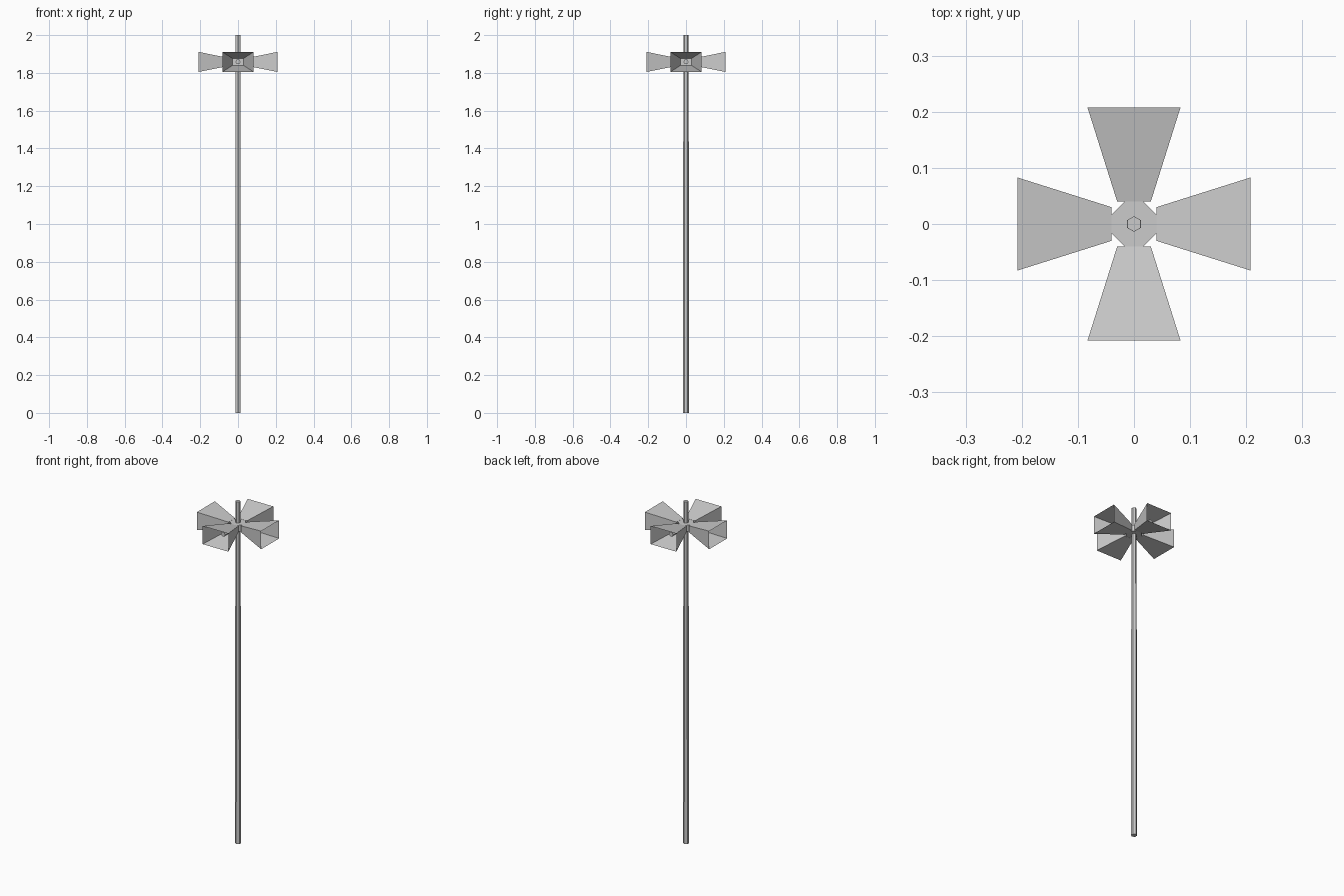
import bpy, bmesh, math
from mathutils import Matrix

if "Cube" in bpy.data.objects:
    bpy.data.objects.remove(bpy.data.objects["Cube"])

Z = 1.858  # height of the speaker cluster


def finish(name, bm, matrix=Matrix()):
    bmesh.ops.transform(bm, matrix=matrix, verts=bm.verts)
    me = bpy.data.meshes.new(name)
    bm.to_mesh(me)
    bm.free()
    ob = bpy.data.objects.new(name, me)
    bpy.context.collection.objects.link(ob)
    return ob


def prism(name, sides, r1, r2, depth, matrix, spin=0.0):
    bm = bmesh.new()
    bmesh.ops.create_cone(bm, cap_ends=True, segments=sides, radius1=r1,
                          radius2=r2, depth=depth,
                          matrix=Matrix.Rotation(spin, 4, 'Z'))
    return finish(name, bm, matrix)


# Tapered six-sided pole with corners on the y axis
pole = prism("pole", 6, 0.0165, 0.0138, 2.0, Matrix.Translation((0, 0, 1)))
if max(abs(v.co.y) for v in pole.data.vertices) < 0.0155:
    pole.data.transform(Matrix.Rotation(math.pi / 2, 4, 'Z'))

# Eight-sided hub with flat sides towards the horns
r_hub = 0.04 / math.cos(math.pi / 8)
prism("hub", 8, r_hub, r_hub, 0.037, Matrix.Translation((0, 0, Z)), math.pi / 8)


def horn(i):
    turn = Matrix.Translation((0, 0, Z)) @ Matrix.Rotation(i * math.pi / 2, 4, 'Z')
    # Flared horn, closed at the throat and open at the mouth
    bm = bmesh.new()
    rings = []
    for x, w, h in ((0.04, 0.03, 0.019), (0.208, 0.083, 0.053)):
        rings.append([bm.verts.new((x, sy * w, sz * h))
                      for sy, sz in ((-1, -1), (1, -1), (1, 1), (-1, 1))])
    a, b = rings
    bm.faces.new(a[::-1])
    for k in range(4):
        n = (k + 1) % 4
        bm.faces.new((a[k], a[n], b[n], b[k]))
    finish(f"horn_{i + 1}", bm, turn)
    # Small driver tube inside the horn
    prism(f"driver_{i + 1}", 6, 0.014, 0.014, 0.1,
          turn @ Matrix.Translation((0.088, 0, 0)) @ Matrix.Rotation(math.pi / 2, 4, 'Y'))


for i in range(4):
    horn(i)
